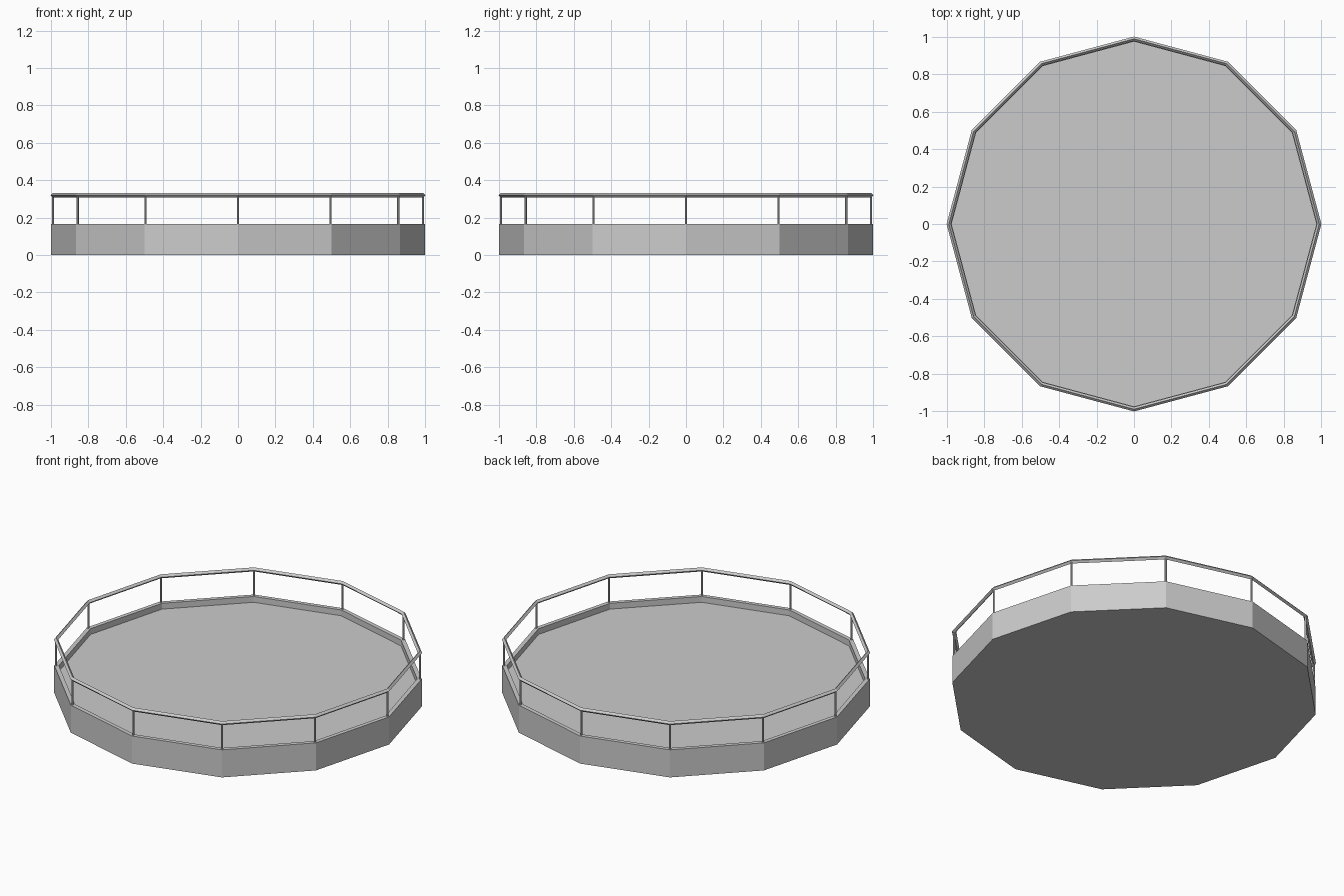
import bpy, bmesh
from math import cos, sin, pi

if "Cube" in bpy.data.objects:
    bpy.data.objects.remove(bpy.data.objects["Cube"])

SIDES = 12
RIM_Z, FLOOR_Z, RAIL_Z = 0.165, 0.13, 0.32
POST_R = 0.99


def ring_point(r, z, i):
    a = 2 * pi * i / SIDES
    return (r * cos(a), r * sin(a), z)


def lathe(name, profile, closed):
    """Sweep an (r, z) profile round the twelve corners; cap the ends if open."""
    bm = bmesh.new()
    rings = [[bm.verts.new(ring_point(r, z, i)) for i in range(SIDES)] for r, z in profile]
    pairs = list(zip(rings, rings[1:])) + ([(rings[-1], rings[0])] if closed else [])
    for a, b in pairs:
        for i in range(SIDES):
            j = (i + 1) % SIDES
            bm.faces.new((a[i], a[j], b[j], b[i]))
    if not closed:
        bm.faces.new(rings[0])
        bm.faces.new(rings[-1])
    bmesh.ops.recalc_face_normals(bm, faces=bm.faces)
    mesh = bpy.data.meshes.new(name)
    bm.to_mesh(mesh)
    bm.free()
    obj = bpy.data.objects.new(name, mesh)
    bpy.context.collection.objects.link(obj)
    return obj


# Solid base with a raised curb around a sunken floor
lathe("platform_base", [(1, 0), (1, RIM_Z), (0.975, RIM_Z), (0.975, FLOOR_Z)], False)

# Handrail with a diamond section
h = 0.012
lathe("handrail", [(POST_R + h, RAIL_Z), (POST_R, RAIL_Z + h),
                   (POST_R - h, RAIL_Z), (POST_R, RAIL_Z - h)], True)

# Posts at every corner
for i in range(SIDES):
    bpy.ops.mesh.primitive_cylinder_add(
        vertices=6, radius=0.006, depth=RAIL_Z - RIM_Z + 0.01,
        location=ring_point(POST_R, (RAIL_Z + RIM_Z - 0.01) / 2, i),
        rotation=(0, 0, 2 * pi * i / SIDES))
    bpy.context.object.name = f"rail_post_{i + 1}"
